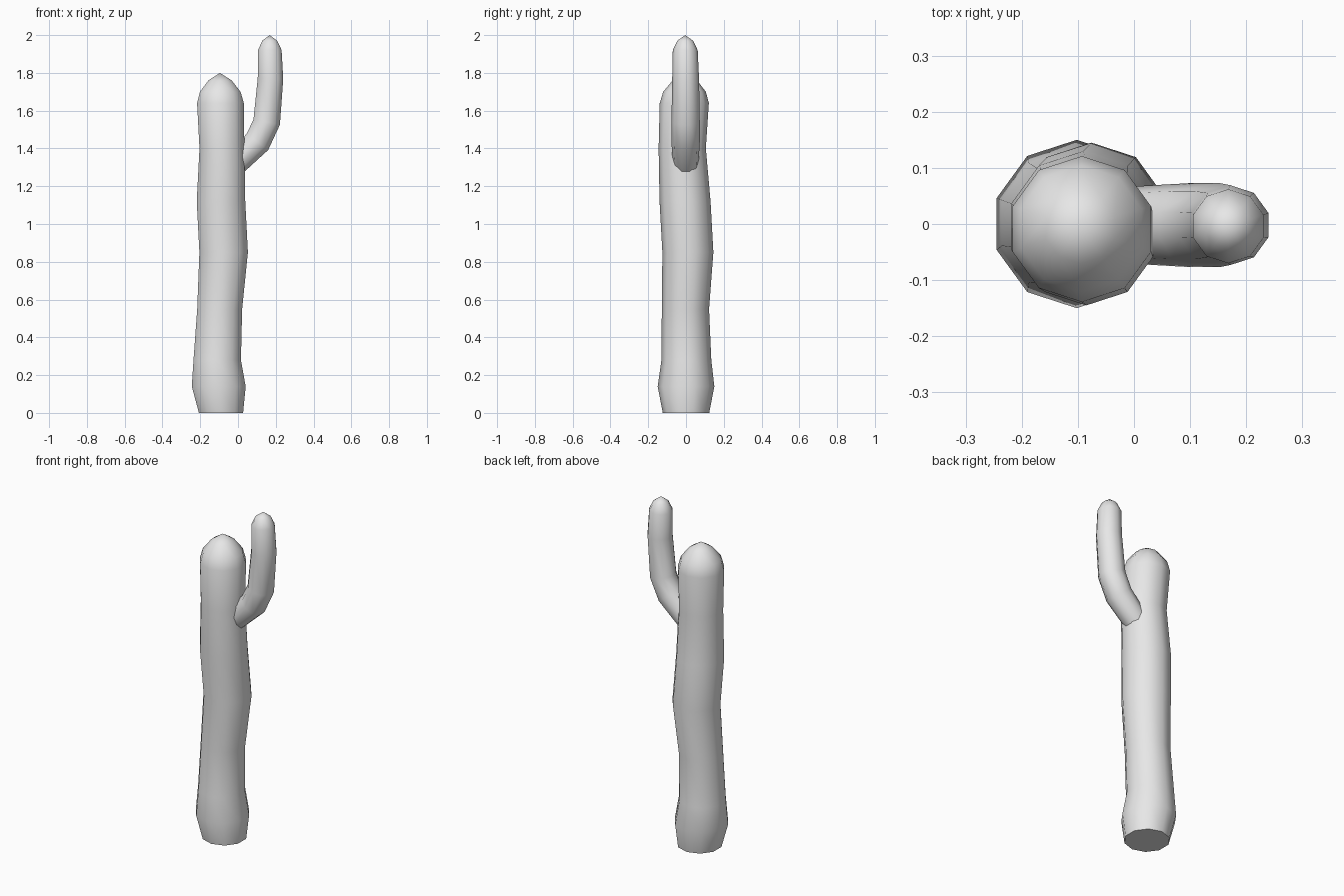
import bpy, bmesh, math
from mathutils import Vector

if "Cube" in bpy.data.objects:
    bpy.data.objects.remove(bpy.data.objects["Cube"], do_unlink=True)

SIDES = 10
grey = bpy.data.materials.new("plain grey")
grey.use_nodes = True
colour = (0.8, 0.8, 0.8, 1)
grey.diffuse_color = colour
grey.node_tree.nodes["Principled BSDF"].inputs["Base Color"].default_value = colour


def tube(name, rings, tip, follow):
    """Loft rings of (centre, radius) up to a pointed tip."""
    bm = bmesh.new()
    loops = []
    centres = [Vector(c) for c, r in rings]
    for i, (c, r) in enumerate(rings):
        # rings lie flat, or square to the path
        tangent = Vector((0, 0, 1))
        if follow:
            a, b = centres[max(i - 1, 0)], centres[min(i + 1, len(rings) - 1)]
            tangent = (b - a).normalized()
        across = Vector((0, 1, 0)).cross(tangent).normalized()
        loop = []
        for k in range(SIDES):
            t = math.tau * k / SIDES
            offset = across * math.sin(t) + Vector((0, 1, 0)) * math.cos(t)
            loop.append(bm.verts.new(centres[i] + offset * r))
        loops.append(loop)
    for low, high in zip(loops, loops[1:]):
        for k in range(SIDES):
            n = (k + 1) % SIDES
            bm.faces.new((low[k], low[n], high[n], high[k]))
    top = bm.verts.new(tip)
    for k in range(SIDES):
        bm.faces.new((loops[-1][k], loops[-1][(k + 1) % SIDES], top))
    bm.faces.new(loops[0])
    bmesh.ops.recalc_face_normals(bm, faces=bm.faces)
    mesh = bpy.data.meshes.new(name)
    bm.to_mesh(mesh)
    bm.free()
    mesh.materials.append(grey)
    obj = bpy.data.objects.new(name, mesh)
    bpy.context.collection.objects.link(obj)
    bpy.ops.object.select_all(action="DESELECT")
    obj.select_set(True)
    bpy.context.view_layer.objects.active = obj
    bpy.ops.object.shade_smooth_by_angle(angle=math.radians(60))


# gently wavering trunk with a swollen foot
tube("trunk", [
    ((-0.09, 0, 0), 0.123),
    ((-0.102, 0, 0.14), 0.15),
    ((-0.11, 0.002, 0.28), 0.132),
    ((-0.097, -0.003, 0.55), 0.125),
    ((-0.076, 0.01, 0.85), 0.135),
    ((-0.09, -0.005, 1.12), 0.135),
    ((-0.085, -0.02, 1.4), 0.125),
    ((-0.093, -0.009, 1.64), 0.13),
    ((-0.094, -0.008, 1.70), 0.113),
    ((-0.095, -0.006, 1.76), 0.065),
], (-0.096, -0.005, 1.8), False)

# upward curving side arm
tube("arm", [
    ((-0.02, -0.002, 1.315), 0.068),
    ((0.103, -0.002, 1.435), 0.075),
    ((0.152, -0.002, 1.54), 0.075),
    ((0.172, -0.002, 1.77), 0.071),
    ((0.168, -0.004, 1.92), 0.066),
    ((0.168, -0.004, 1.97), 0.042),
], (0.168, -0.004, 2.0), True)
